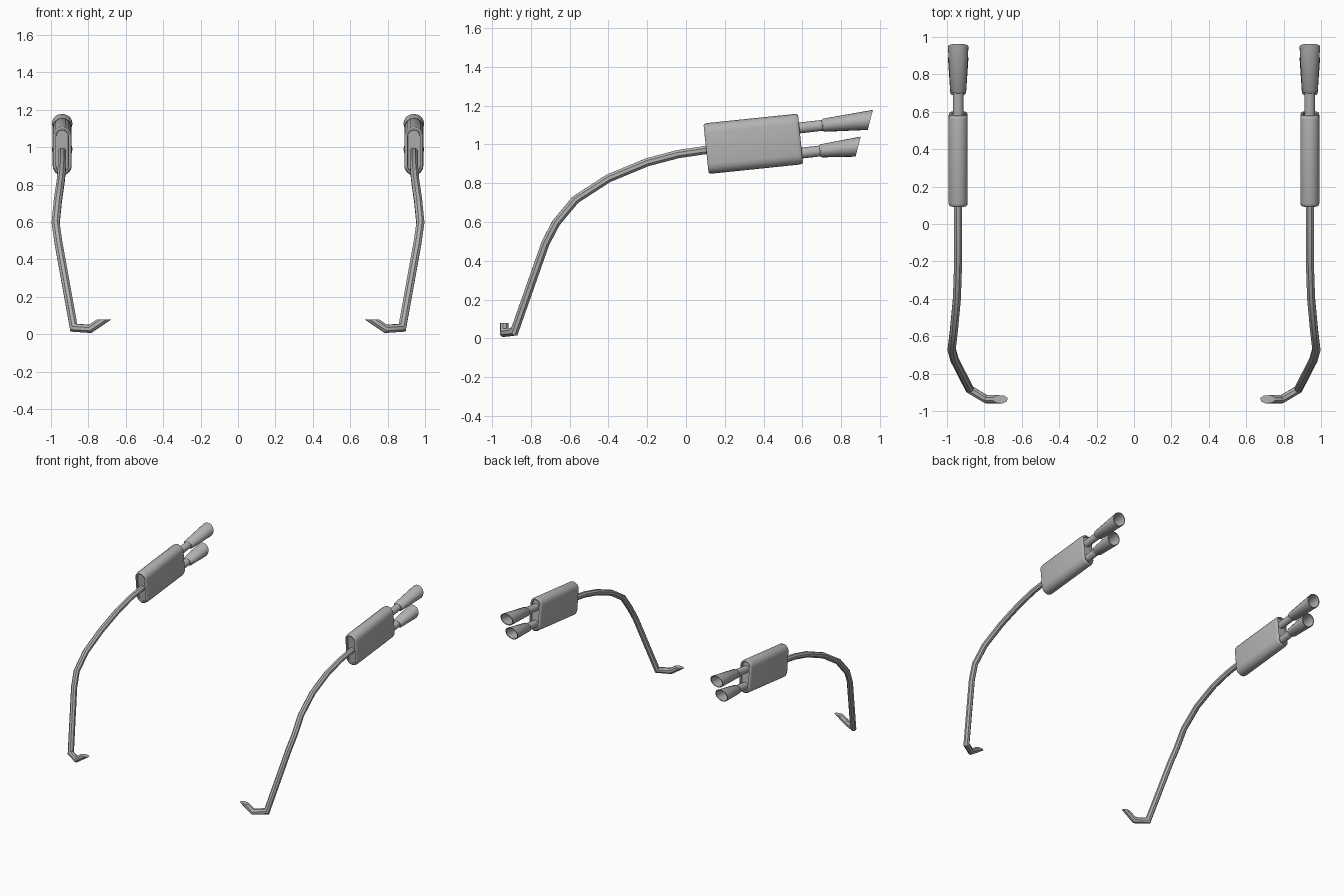
import bpy, bmesh, math
from mathutils import Vector, Matrix

old = bpy.data.objects.get("Cube")
if old:
    bpy.data.objects.remove(old)

steel = bpy.data.materials.new("brushed_steel_grey")
steel.use_nodes = True
grey = (0.45, 0.45, 0.45, 1)
steel.diffuse_color = grey
steel.node_tree.nodes["Principled BSDF"].inputs["Base Color"].default_value = grey


def loft(name, rings, angle=30):
    """Skin a list of equal rings, cap both ends, shade."""
    bm = bmesh.new()
    loops = [[bm.verts.new(p) for p in ring] for ring in rings]
    n = len(loops[0])
    for a, b in zip(loops, loops[1:]):
        for i in range(n):
            j = (i + 1) % n
            bm.faces.new((a[i], a[j], b[j], b[i]))
    bm.faces.new(loops[0])
    bm.faces.new(loops[-1])
    bmesh.ops.recalc_face_normals(bm, faces=bm.faces)
    mesh = bpy.data.meshes.new(name)
    bm.to_mesh(mesh)
    bm.free()
    mesh.materials.append(steel)
    obj = bpy.data.objects.new(name, mesh)
    bpy.context.collection.objects.link(obj)
    bpy.ops.object.select_all(action='DESELECT')
    obj.select_set(True)
    bpy.context.view_layer.objects.active = obj
    bpy.ops.object.shade_smooth_by_angle(angle=math.radians(angle))
    return obj


def mitred_tube(path, radius, sides, end_normal):
    """Rings of a constant tube, mitred at each bend."""
    pts = [Vector(p) for p in path]
    dirs = [(b - a).normalized() for a, b in zip(pts, pts[1:])]
    u = dirs[0].cross(Vector((1, 0, 0))).normalized()
    v = dirs[0].cross(u)
    angles = [2 * math.pi * (i + 0.5) / sides for i in range(sides)]
    rings = [[pts[0] + radius * (u * math.cos(a) + v * math.sin(a)) for a in angles]]
    for i, d in enumerate(dirs):
        normal = d + dirs[i + 1] if i + 1 < len(dirs) else Vector(end_normal)
        rings.append([p + d * ((pts[i + 1] - p).dot(normal) / d.dot(normal)) for p in rings[-1]])
    return rings


def ellipse(y, rx, rz, shear=0.0, sides=20):
    """Ring across the local y axis, slanted by shear."""
    out = []
    for i in range(sides):
        a = 2 * math.pi * i / sides
        z = rz * math.sin(a)
        out.append(Vector((rx * math.cos(a), y + shear * z, z)))
    return out


def stadium(y, hw, hh, steps=8):
    """Upright slot-shaped ring with round top and bottom."""
    out = []
    for sign in (1, -1):
        for i in range(steps + 1):
            a = math.pi * i / steps
            out.append(Vector((sign * hw * math.cos(a), y, sign * (hh - hw + hw * math.sin(a)))))
    return out


def placed(rings, origin, degrees):
    m = Matrix.Translation(origin) @ Matrix.Rotation(math.radians(degrees), 4, 'X')
    return [[m @ p for p in ring] for ring in rings]


X = 0.94
header_path = [(X, 0.13, 0.975), (X, -0.04, 0.95), (X, -0.20, 0.908), (0.947, -0.40, 0.825),
               (0.963, -0.57, 0.715), (0.975, -0.67, 0.595), (0.96, -0.725, 0.49),
               (0.878, -0.885, 0.035), (0.79, -0.937, 0.029), (0.715, -0.937, 0.08)]

# (y, z) where each outlet tip starts, and its length
outlets = {"upper": (0.702, 1.098, 0.25), "lower": (0.69, 0.966, 0.199)}

parts = {}
parts["header_pipe"] = (mitred_tube(header_path, 0.023, 8, (0, 0, 1)), 30)

# Muffler can: rounded rims with slightly sunken end plates
half = 0.245
ends = [(half - 0.012, 0.032, 0.112), (half, 0.034, 0.114), (half, 0.042, 0.122),
        (half - 0.005, 0.048, 0.128), (half - 0.018, 0.051, 0.131)]
stations = [(-y, w, h) for y, w, h in ends] + [(y, w, h) for y, w, h in reversed(ends)]
can = [stadium(*s) for s in stations]
parts["muffler"] = (placed(can, (X, 0.347, 1.003), 5.9), 40)

# Outlets: a short pipe and a flared, slash-cut hollow tip
for name, (y, z, length) in outlets.items():
    origin = (X, y, z)
    parts[name + "_outlet_pipe"] = (placed([ellipse(-0.14, 0.028, 0.028),
                                            ellipse(0.02, 0.028, 0.028)], origin, 6.5), 40)
    tip = [ellipse(0, 0.034, 0.028), ellipse(0.008, 0.042, 0.034),
           ellipse(length, 0.055, 0.05, 0.38), ellipse(length, 0.049, 0.044, 0.38),
           ellipse(0.05, 0.038, 0.03)]
    parts[name + "_outlet_tip"] = (placed(tip, origin, 6.5), 40)

# Build both sides
for side, s in (("left", 1), ("right", -1)):
    for name, (rings, angle) in parts.items():
        loft(side + "_" + name, [[Vector((s * p.x, p.y, p.z)) for p in r] for r in rings], angle)
